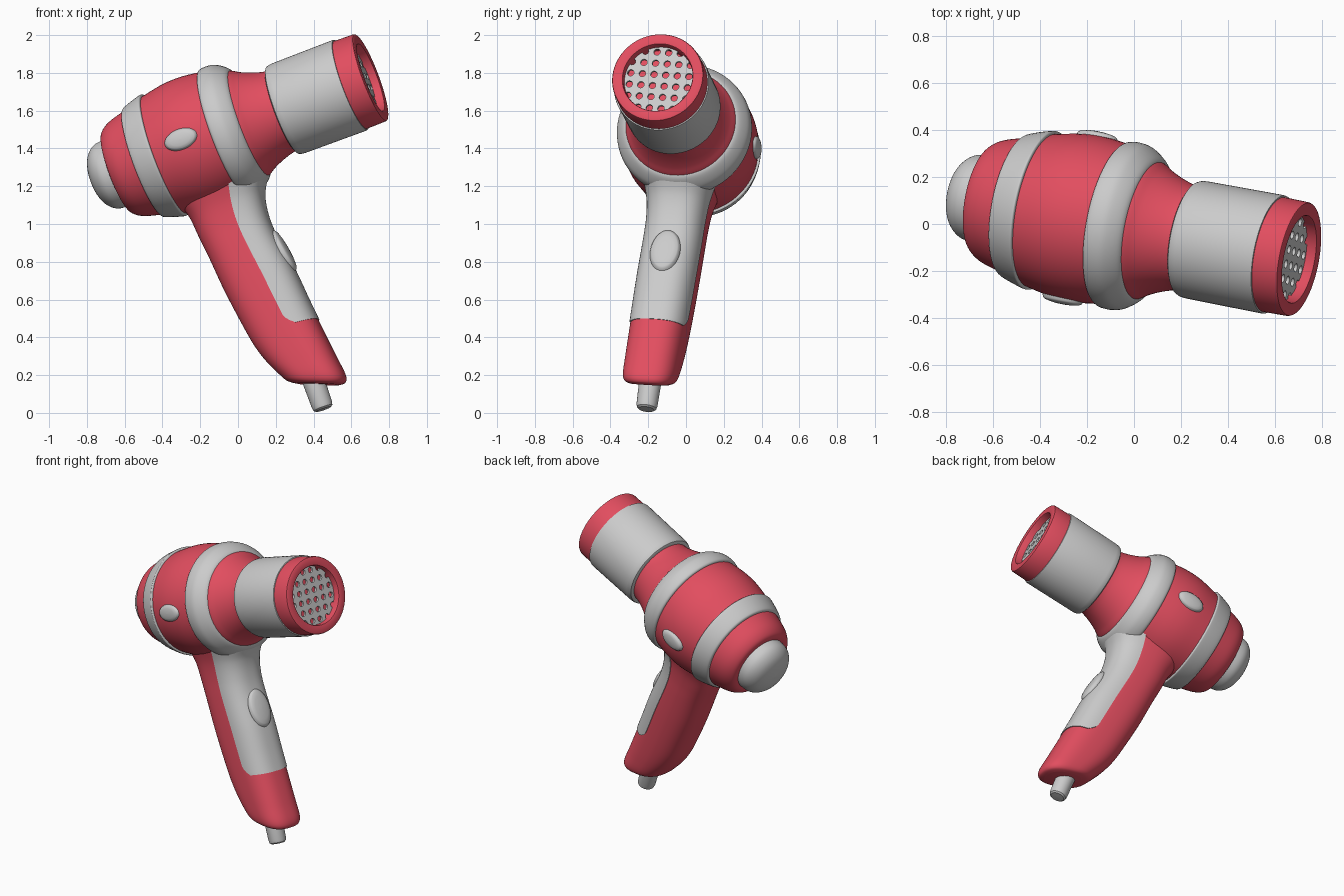
import bpy, bmesh
from math import sin, cos, pi, radians, copysign
from mathutils import Matrix, Vector

if "Cube" in bpy.data.objects:
    bpy.data.objects.remove(bpy.data.objects["Cube"])

# Tilted frame: X along the barrel, Z up along the handle
d = Vector((0.922, -0.175, 0.346)).normalized()
u = Vector((-0.327, 0.13, 0.936))
u = (u - d * u.dot(d)).normalized()
s = u.cross(d)
FRAME = Matrix.Translation((-0.1, 0.002, 1.475)) @ Matrix((d, s, u)).transposed().to_4x4()

red = bpy.data.materials.new("red")
red.diffuse_color = (0.76, 0.075, 0.115, 1)
red.use_nodes = True
red.node_tree.nodes["Principled BSDF"].inputs["Base Color"].default_value = red.diffuse_color


def finish(ob, mat, matrix, angle=35):
    ob.matrix_world = FRAME @ matrix
    if mat:
        ob.data.materials.append(mat)
    bpy.ops.object.select_all(action='DESELECT')
    ob.select_set(True)
    bpy.context.view_layer.objects.active = ob
    if ob.type == 'CURVE':
        bpy.ops.object.convert(target='MESH')
    bpy.ops.object.shade_smooth_by_angle(angle=radians(angle))


def spline(pts, n=6):
    """Catmull-Rom resampling of tuples of any length."""
    p = [pts[0]] + list(pts) + [pts[-1]]
    out = []
    for i in range(1, len(p) - 2):
        for k in range(n):
            t = k / n
            out.append(tuple(0.5 * (2 * b + (c - a) * t + (2 * a - 5 * b + 4 * c - e) * t * t
                                    + (3 * b - a - 3 * c + e) * t ** 3)
                             for a, b, c, e in zip(*p[i - 1:i + 3])))
    return out + [tuple(pts[-1])]


def loft(name, rings, mat=None, matrix=Matrix()):
    """Closed rings bridged in order, both ends capped."""
    bm = bmesh.new()
    vr = [[bm.verts.new(c) for c in ring] for ring in rings]
    for a, b in zip(vr, vr[1:]):
        for i in range(len(a)):
            j = (i + 1) % len(a)
            bm.faces.new((a[i], a[j], b[j], b[i]))
    bm.faces.new(vr[0])
    bm.faces.new(vr[-1])
    bmesh.ops.recalc_face_normals(bm, faces=bm.faces)
    me = bpy.data.meshes.new(name)
    bm.to_mesh(me)
    bm.free()
    ob = bpy.data.objects.new(name, me)
    bpy.context.collection.objects.link(ob)
    finish(ob, mat, matrix)


def lathe(name, profile, mat=None, matrix=Matrix(), n=72):
    rings = [[(t, max(r, 0.001) * cos(2 * pi * i / n), max(r, 0.001) * sin(2 * pi * i / n))
              for i in range(n)] for t, r in profile]
    loft(name, rings, mat, matrix)


# Barrel, from rear to nozzle
lathe("rear_knob", spline([(-.57, .187), (-.645, .181), (-.695, .142), (-.722, .08), (-.732, 0)]))
lathe("rear_shell", spline([(-.40, .30), (-.45, .289), (-.53, .266), (-.575, .238),
                            (-.592, .208), (-.588, .17)]), red)
lathe("rear_band", spline([(-.438, .285), (-.434, .303), (-.42, .313), (-.38, .327),
                           (-.33, .341), (-.316, .341), (-.311, .325)]))
lathe("main_shell", spline([(-.34, .325), (-.2, .352), (-.1, .357), (0, .347), (.06, .335)]), red)
lathe("front_collar", spline([(.015, .335), (.022, .353), (.04, .36), (.075, .36), (.11, .351),
                              (.15, .325), (.172, .30), (.176, .27)]))
lathe("neck", spline([(.12, .31), (.17, .297), (.215, .272), (.26, .252), (.31, .235),
                      (.35, .226), (.40, .222)]), red)
lathe("nozzle_tube", [(.362, .20), (.362, .236), (.368, .246), (.38, .251), (.40, .253),
                      (.748, .256), (.755, .254), (.757, .24)])
lathe("nozzle_rim", [(.74, .248), (.862, .246), (.869, .243), (.872, .237), (.872, .196),
                     (.870, .190), (.865, .187), (.78, .185), (.78, 0)], red)

# Perforated grille: filled outline with round holes
cu = bpy.data.curves.new("grille", 'CURVE')
cu.dimensions, cu.fill_mode, cu.extrude = '2D', 'BOTH', 0.008


def circle(cx, cy, r, n):
    sp = cu.splines.new('POLY')
    sp.points.add(n - 1)
    for i, p in enumerate(sp.points):
        p.co = (cx + r * cos(2 * pi * i / n), cy + r * sin(2 * pi * i / n), 0, 1)
    sp.use_cyclic_u = True


circle(0, 0, 0.215, 64)
for i in range(6):
    for j in range(6):
        y, z = (i - 2.5) * 0.063, (j - 2.5) * 0.063
        if y * y + z * z < 0.19 ** 2:
            circle(y, z, 0.018, 16)
grille = bpy.data.objects.new("grille", cu)
bpy.context.collection.objects.link(grille)
axes = Matrix(((0, 0, 1), (1, 0, 0), (0, 1, 0))).to_4x4()
finish(grille, None, Matrix.Translation((.82, 0, 0)) @ axes)

# Handle sections: height, rear, front, half width, slant
SECTIONS = spline([
    (-.05, -.34, .22, .24, 0), (-.22, -.335, .205, .215, 0), (-.30, -.312, .16, .187, 0),
    (-.38, -.290, .118, .167, 0), (-.48, -.28, .10, .158, 0), (-.60, -.265, .104, .157, 0),
    (-.80, -.245, .137, .157, 0), (-1.0, -.215, .158, .155, 0), (-1.15, -.19, .178, .152, -.1),
    (-1.28, -.155, .198, .148, -.25), (-1.38, -.11, .212, .142, -.33),
    (-1.42, -.085, .198, .128, -.38), (-1.435, -.045, .16, .10, -.4)], 8)


def section(sec, angles, grow=0.0):
    b, a0, a1, w, tilt = sec
    ac, h = (a0 + a1) / 2, (a1 - a0) / 2
    pw = lambda v: copysign(abs(v) ** (2 / 2.6), v)
    ring = []
    for t in angles:
        x = (h + grow) * pw(cos(t))
        ring.append((ac + x, (w + grow) * pw(sin(t)), b + tilt * x))
    return ring


loft("handle", [section(q, [2 * pi * i / 64 for i in range(64)]) for q in SECTIONS], red)

# Grey front panel hugging the handle, with rounded lower corners
panel = []
for q in SECTIONS:
    if q[0] > -1.115:
        e = max(0, (-1.03 - q[0]) / 0.085)
        half = radians(79) * (1 - 0.3 * e ** 2.5)
        panel.append(section(q, [half * (k / 20 - 1) for k in range(41)], 0.005))
loft("handle_panel", panel)

# Buttons: low oval domes
DOME = [(-.02, 1), (.012, 1), (.022, .95), (.029, .84), (.034, .6), (.037, .3), (.038, 0)]
lathe("handle_button", DOME, None, Matrix.Translation((.11, 0, -.705))
      @ Matrix.Rotation(radians(-10), 4, 'Y') @ Matrix.Diagonal((1, .08, .125, 1)))
for side, name in ((-1, "side_button_near"), (1, "side_button_far")):
    lathe(name, DOME, None, Matrix.Translation((-.14, side * .338, 0))
          @ Matrix.Rotation(side * pi / 2, 4, 'Z') @ Matrix.Diagonal((1, .092, .056, 1)))

# Cord stub below the handle
lathe("cord_stub", [(0, .06), (.16, .056), (.178, .052), (.186, .042), (.188, 0)], None,
      Matrix.Translation((.043, 0, -1.385)) @ Matrix.Rotation(pi / 2, 4, 'Y'), 40)
